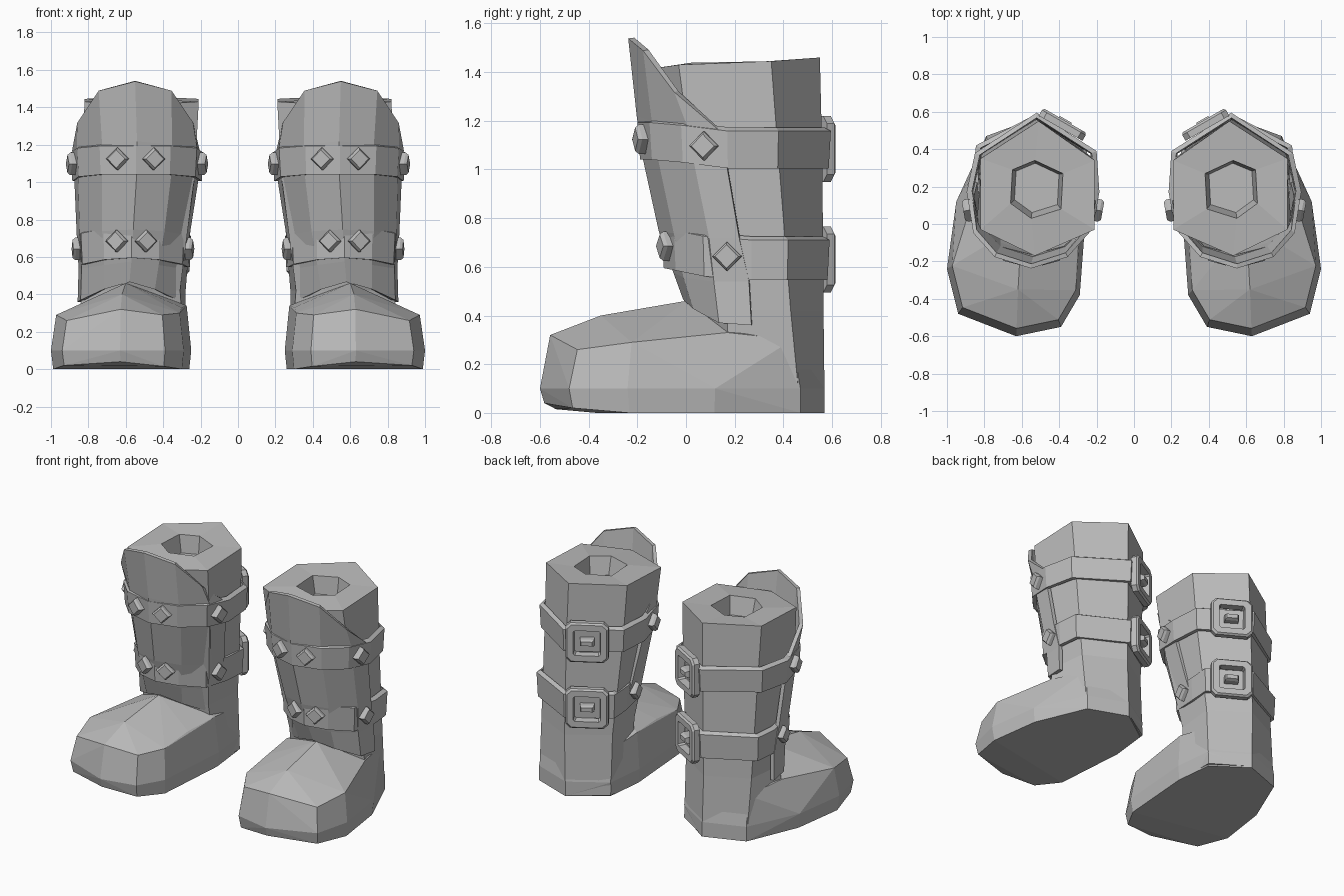
import bpy
import bmesh
from math import cos, sin, pi
from mathutils import Vector

default_cube = bpy.data.objects.get("Cube")
if default_cube:
    bpy.data.objects.remove(default_cube, do_unlink=True)

leather = bpy.data.materials.new("plain grey")
leather.use_nodes = True
grey = (0.5, 0.5, 0.5, 1)
leather.diffuse_color = grey
leather.node_tree.nodes["Principled BSDF"].inputs["Base Color"].default_value = grey


def finish(bm, name, thickness=0):
    """Turn a bmesh into an object, mirrored to give the second boot."""
    bmesh.ops.recalc_face_normals(bm, faces=bm.faces[:])
    mesh = bpy.data.meshes.new(name)
    bm.to_mesh(mesh)
    bm.free()
    mesh.materials.append(leather)
    obj = bpy.data.objects.new(name, mesh)
    bpy.context.collection.objects.link(obj)
    if thickness:
        shell = obj.modifiers.new("shell", "SOLIDIFY")
        shell.thickness = thickness
        shell.offset = 0
    mirror = obj.modifiers.new("pair", "MIRROR")
    mirror.use_axis[0] = True
    mirror.use_mirror_merge = False
    return obj


def loft(name, rings, closed=True, caps=True, wrap=False, thickness=0):
    """Skin a list of rings that all have the same number of points."""
    bm = bmesh.new()
    loops = [[bm.verts.new(p) for p in ring] for ring in rings]
    count = len(loops[0])
    pairs = list(zip(loops, loops[1:]))
    if wrap:
        pairs.append((loops[-1], loops[0]))
    for low, high in pairs:
        for i in range(count if closed else count - 1):
            j = (i + 1) % count
            bm.faces.new((low[i], low[j], high[j], high[i]))
    if caps:
        bm.faces.new(loops[0])
        bm.faces.new(loops[-1])
    return finish(bm, name, thickness)


def scaled(points, factor, centre):
    cx, cy = centre
    return [(cx + (x - cx) * factor, cy + (y - cy) * factor) for x, y in points]


def at_height(points, heights):
    return [(x, y, z) for (x, y), z in zip(points, heights)]


# Foot: sole, widest line, upper rim and instep ridge wrapped as one faceted form
outline = [(.52, .57), (.79, .47), (.95, .12), (1, -.24), (.94, -.48), (.63, -.6),
           (.39, -.55), (.29, -.38), (.28, -.12), (.25, .15), (.28, .42)]
rim_heights = [.3, .3, .33, .29, .26, .32, .29, .3, .33, .34, .3]
foot_centre = (.6, .0)
sole = at_height(scaled(outline, .97, foot_centre),
                 [0, 0, 0, 0, .02, .04, .015, 0, 0, 0, 0])
sole[0], sole[1] = (.52, .57, 0), (.79, .47, 0)
middle = at_height(outline, [.1] * len(outline))
rim = at_height(scaled(outline, .93, foot_centre), rim_heights)
rim[2] = (.85, .17, .33)
ridge = [(.62, -.35, .4), (.61, -.12, .43), (.6, 0, .46)]
bm = bmesh.new()
for point in sole + middle + rim + ridge:
    bm.verts.new(point)
hull = bmesh.ops.convex_hull(bm, input=bm.verts[:])
loose = set(hull["geom_interior"]) | set(hull["geom_unused"])
bmesh.ops.delete(bm, geom=[v for v in loose if isinstance(v, bmesh.types.BMVert)],
                 context="VERTS")
bmesh.ops.dissolve_limit(bm, angle_limit=.05, verts=bm.verts[:], edges=bm.edges[:])
finish(bm, "foot")

# Shaft: six-sided tube from heel to top, closed by a rim with a tapered recess
heel = [(.52, .57), (.79, .47), (.9, .17), (.6, .1), (.28, .17), (.28, .42)]
ankle = [(.53, .565), (.8, .43), (.83, .17), (.6, 0), (.31, .12), (.28, .4)]
calf = [(.52, .56), (.81, .38), (.84, .02), (.55, -.12), (.23, .02), (.23, .36)]
top = [(.51, .55), (.82, .35), (.82, -.03), (.53, -.17), (.21, -.03), (.21, .34)]
opening = [(.53, .34), (.65, .29), (.66, .11), (.55, .03), (.39, .08), (.38, .27)]
loft("shaft", [
    at_height(heel, [.01] * 6),
    at_height(ankle, [.42] * 6),
    at_height(calf, [1.05] * 6),
    at_height(top, [1.46, 1.445, 1.43, 1.41, 1.43, 1.445]),
    at_height(opening, [1.44] * 6),
    at_height(scaled(opening, .85, (.52, .24)), [1.32] * 6),
])


# Shin guard: open half shell, rising to a rounded crest in front
def half_ring(centre, widths, depths, heights):
    """Seven points from the inner edge, round the front, to the outer edge."""
    steps = (3, 2, 1, 0, 1, 2, 3)
    signs = (-1, -1, -1, 0, 1, 1, 1)
    return [(centre + s * widths[k], depths[k], heights[k])
            for s, k in zip(signs, steps)]


loft("shin_guard", [
    half_ring(.58, (0, .13, .25, .265), (0, .04, .14, .27), (.47, .43, .37, .36)),
    half_ring(.57, (0, .14, .255, .27), (-.04, 0, .12, .26), (.58, .56, .54, .54)),
    half_ring(.56, (0, .16, .275, .29), (-.1, -.04, .1, .22), (.75, .74, .72, .72)),
    half_ring(.54, (0, .18, .305, .325), (-.17, -.11, .03, .16), [1.07] * 4),
    half_ring(.54, (0, .18, .31, .325), (-.19, -.13, .01, .14), (1.22, 1.2, 1.18, 1.16)),
    half_ring(.55, (0, .19, .3, .325), (-.225, -.165, -.04, .13), (1.54, 1.49, 1.32, 1.17)),
], closed=False, caps=False, thickness=.025)


# Straps: closed bands, a little higher in front, flaring upward
def strap(name, path, bottom, height, lift):
    def ring(factor, level):
        points = scaled(path, factor, (.53, .25))
        rise = [lift * min(1, max(0, (.15 - y) / .25)) for x, y in path]
        return at_height(points, [level + r for r in rise])
    loft(name, [ring(.9, bottom), ring(.975, bottom), ring(1, bottom + height - .015),
                ring(.92, bottom + height)], caps=False, wrap=True)


def plate(name, centre, normal, outlines, wrap=False):
    """Skin (side, up, out) outlines placed on a wall with the given normal."""
    out = Vector((normal[0], normal[1], 0)).normalized()
    side = Vector((-out.y, out.x, 0))
    up = Vector((0, 0, 1))
    rings = [[Vector(centre) + side * u + up * v + out * depth for u, v in shape]
             for shape, depth in outlines]
    loft(name, rings, caps=not wrap, wrap=wrap)


def diamond(r):
    return [(r * cos(i * pi / 2), r * sin(i * pi / 2)) for i in range(4)]


def cut_square(half, corner):
    a, b = half, half - corner
    return [(a, -b), (a, b), (b, a), (-b, a), (-a, b), (-a, -b), (-b, -a), (b, -a)]


def box(width, height):
    return [(-width, -height), (width, -height), (width, height), (-width, height)]


# Points run from the front, round the outer side, the back and the inner side
upper_path = [(.545, -.2), (.74, -.15), (.86, -.02), (.895, .17), (.85, .38),
              (.52, .595), (.2, .39), (.185, .17), (.22, -.02), (.36, -.15)]
lower_path = [(.57, -.1), (.72, -.05), (.84, .07), (.86, .27), (.845, .42),
              (.52, .59), (.25, .42), (.26, .27), (.29, .07), (.42, -.05)]
for label, path, bottom, height, lift in (("upper", upper_path, 1.005, .168, .035),
                                          ("lower", lower_path, .545, .18, .05)):
    strap(label + "_strap", path, bottom, height, lift)

    # Diamond studs on the two front facets and the two side facets
    for i in (0, 2, 7, 9):
        (ax, ay), (bx, by) = path[i], path[(i + 1) % len(path)]
        level = bottom + height / 2 + (lift if i in (0, 9) else .008)
        plate(label + "_stud", ((ax + bx) / 2, (ay + by) / 2, level), (by - ay, ax - bx),
              [(diamond(.06), -.03), (diamond(.06), .02), (diamond(.048), .035)])

    # Buckle on the inner back facet: square frame with a short prong
    spot = (.385, .525, bottom + height / 2 - .005)
    facing = (-.5, .87)
    plate(label + "_buckle_frame", spot, facing,
          [(cut_square(.135, .03), -.015), (cut_square(.135, .03), .02),
           (cut_square(.125, .03), .032), (cut_square(.085, .01), .032),
           (cut_square(.08, .01), -.015)], wrap=True)
    plate(label + "_buckle_prong", spot, facing,
          [(box(.045, .022), -.03), (box(.045, .022), .02), (box(.035, .014), .04)])
